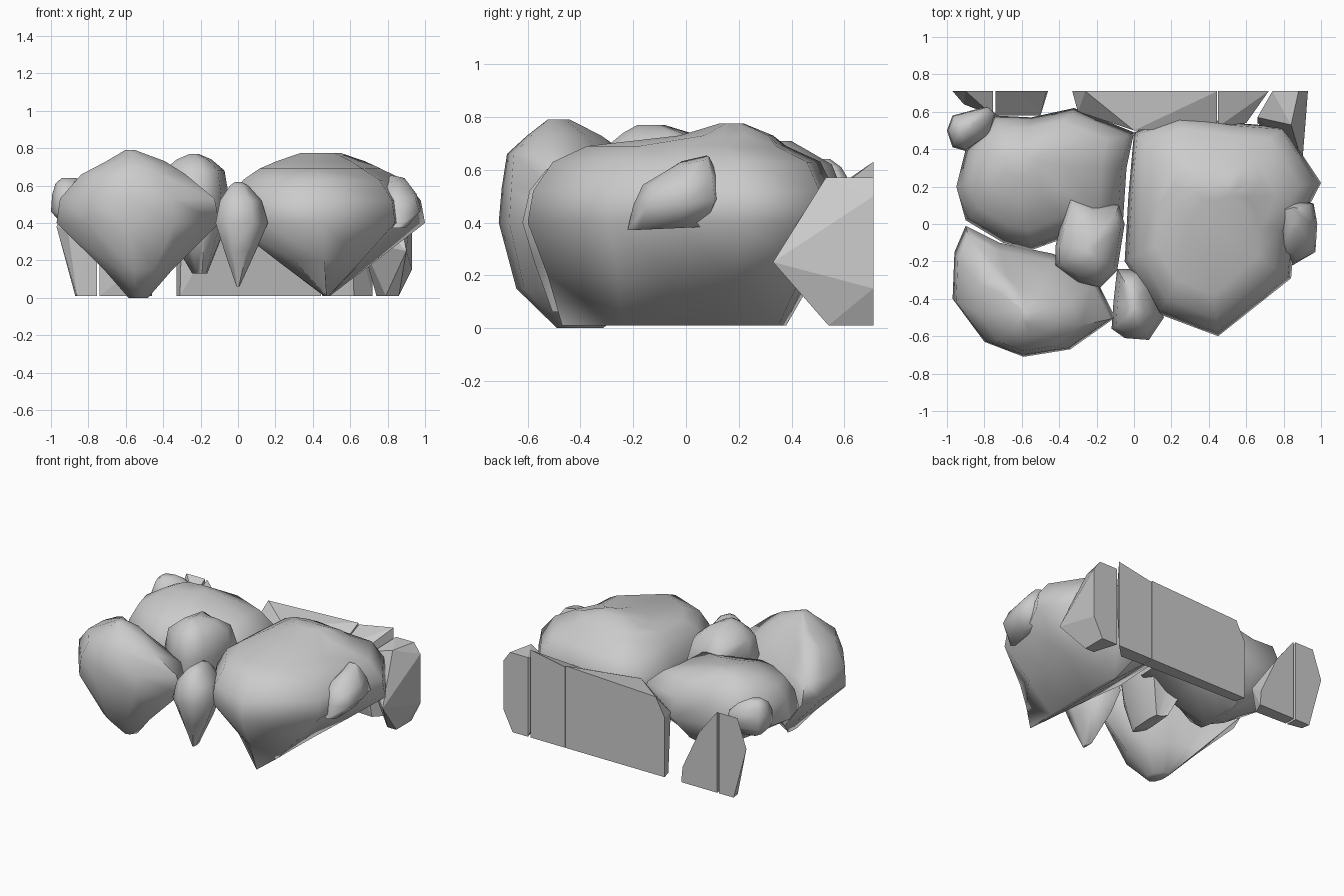
import bpy, bmesh, math


def finish(name, bm, smooth):
    bmesh.ops.recalc_face_normals(bm, faces=bm.faces[:])
    me = bpy.data.meshes.new(name)
    bm.to_mesh(me)
    bm.free()
    ob = bpy.data.objects.new(name, me)
    bpy.context.collection.objects.link(ob)
    if smooth:
        bpy.ops.object.select_all(action='DESELECT')
        ob.select_set(True)
        bpy.context.view_layer.objects.active = ob
        bpy.ops.object.shade_smooth_by_angle(angle=math.radians(65))
    return ob


def rock(name, outline, levels, tilt=(0, 0)):
    """Loft a plan outline through levels (z, x scale, y scale, centre x, centre y)."""
    bm = bmesh.new()
    ox = sum(p[0] for p in outline) / len(outline)
    oy = sum(p[1] for p in outline) / len(outline)
    top = levels[-1][0]
    rings = []
    for z, sx, sy, cx, cy in levels:
        t = (z / top) ** 3
        ring = []
        for x, y in outline:
            px, py = cx + ox + (x - ox) * sx, cy + oy + (y - oy) * sy
            ring.append(bm.verts.new((px, py, z + t * (tilt[0] * (px - ox) + tilt[1] * (py - oy)))))
        rings.append(ring)
    n = len(outline)
    for a, b in zip(rings, rings[1:]):
        for i in range(n):
            j = (i + 1) % n
            bm.faces.new((a[i], a[j], b[j], b[i]))
    bm.faces.new(rings[0])
    bm.faces.new(rings[-1])
    bmesh.ops.triangulate(bm, faces=[f for f in bm.faces if len(f.verts) > 4])
    return finish(name, bm, True)


def slab(name, back, front):
    """Faceted chunk: flat back at y 0.71 given in (x, z), plus forward points."""
    bm = bmesh.new()
    for x, z in back:
        bm.verts.new((x, 0.71, z))
    for p in front:
        bm.verts.new(p)
    r = bmesh.ops.convex_hull(bm, input=bm.verts[:])
    bmesh.ops.delete(bm, geom=list({v for v in r['geom_interior'] if isinstance(v, bmesh.types.BMVert)}), context='VERTS')
    return finish(name, bm, False)


# Big boulders with narrow keels
rock("right_boulder",
     [(.45, -.6), (.13, -.48), (-.05, -.2), (-.03, .15), (0, .49), (.23, .58),
      (.54, .54), (.8, .52), (1, .22), (.86, -.05), (.84, -.29)],
     [(.01, .03, .72, .04, -.06), (.2, .51, .86, .02, -.02), (.4, 1, 1, 0, 0), (.52, .96, .97, 0, 0),
      (.63, .82, .86, -.01, 0), (.69, .62, .64, -.02, -.02), (.73, .45, .3, -.01, .1), (.775, .2, .08, 0, .1)])

rock("front_left_boulder",
     [(-.97, -.4), (-.96, -.15), (-.9, -.01), (-.72, -.1), (-.43, -.16), (-.2, -.3),
      (-.1, -.5), (-.34, -.67), (-.59, -.71), (-.8, -.63)],
     [(0, .12, .25, .06, -.04), (.15, .42, .75, .04, -.02), (.4, 1, 1, 0, 0), (.53, .95, .91, 0, -.02),
      (.66, .64, .65, 0, -.09), (.73, .36, .4, .03, -.1), (.79, .06, .12, .02, -.12)])

rock("back_left_boulder",
     [(-.95, .2), (-.9, .02), (-.7, -.1), (-.55, -.14), (-.3, -.05), (-.06, 0),
      (-.04, .3), (0, .49), (-.32, .62), (-.55, .57), (-.75, .58), (-.9, .4)],
     [(.14, .05, .45, 0, 0), (.25, .5, .8, 0, 0), (.39, 1, 1, 0, 0), (.52, .94, .93, 0, 0),
      (.62, .77, .77, -.03, .02), (.68, .42, .42, -.08, .05), (.71, .2, .2, -.1, .08)])

# Smaller stones wedged between
rock("centre_stone",
     [(-.42, -.12), (-.42, -.22), (-.3, -.31), (-.18, -.34), (-.09, -.25), (-.05, 0),
      (-.08, .1), (-.22, .11), (-.35, .17)],
     [(.13, .22, .6, .03, 0), (.35, .8, .9, .01, 0), (.55, 1, 1, 0, 0), (.68, .88, .84, 0, -.01),
      (.74, .5, .5, 0, -.02), (.77, .12, .2, 0, -.04)])

rock("front_stone",
     [(-.09, -.24), (-.11, -.42), (-.12, -.56), (-.05, -.61), (.08, -.62), (.16, -.5), (.1, -.33), (.02, -.24)],
     [(.06, .06, .2, 0, -.03), (.25, .6, .75, 0, 0), (.4, 1, 1, 0, 0), (.52, .8, .85, 0, 0),
      (.6, .35, .5, 0, 0), (.62, .12, .2, 0, 0)])

rock("right_stone",
     [(.75, .1), (.79, -.17), (.87, -.2), (.97, -.15), (.98, 0), (.96, .11), (.86, .13)],
     [(.38, .5, .95, -.03, -.03), (.48, 1, 1, 0, 0), (.56, .85, .85, -.01, .01), (.62, .35, .35, -.02, .06)], (-.2, .2))

rock("back_left_stone",
     [(-1, .5), (-.97, .41), (-.9, .39), (-.77, .48), (-.74, .59), (-.78, .63), (-.97, .58)],
     [(.4, .55, .55, 0, 0), (.46, 1, 1, 0, 0), (.55, .95, .95, 0, 0), (.61, .65, .65, -.02, 0), (.64, .3, .3, -.03, 0)])

# Flat-backed chunks along the rear
slab("rear_long_slab",
     [(-.33, .01), (.445, .01), (.445, .59), (-.26, .56), (-.33, .43)],
     [(-.31, .64, .01), (.2, .64, .01), (.445, .62, .01), (.445, .52, .5), (.0, .5, .54), (-.3, .6, .42)])

slab("rear_middle_slab",
     [(.45, .01), (.72, .01), (.72, .63), (.45, .58)],
     [(.45, .62, .01), (.62, .61, .01), (.6, .54, .5), (.45, .52, .5)])

slab("rear_right_slab",
     [(.74, .01), (.86, .01), (.93, .15), (.93, .5), (.88, .57), (.74, .57)],
     [(.79, .54, .01), (.86, .54, .01), (.92, .58, .25), (.9, .33, .25), (.66, .54, .3), (.66, .57, .5), (.84, .53, .57)])

slab("rear_left_inner_slab",
     [(-.46, .01), (-.74, .01), (-.74, .58), (-.6, .4), (-.47, .12)],
     [(-.5, .62, .01), (-.74, .63, .01), (-.74, .58, .5), (-.5, .58, .2)])

slab("rear_left_outer_slab",
     [(-.755, .01), (-.87, .01), (-.97, .38), (-.9, .58), (-.755, .58)],
     [(-.755, .63, .01), (-.86, .65, .01), (-.91, .64, .36), (-.755, .58, .5)])
